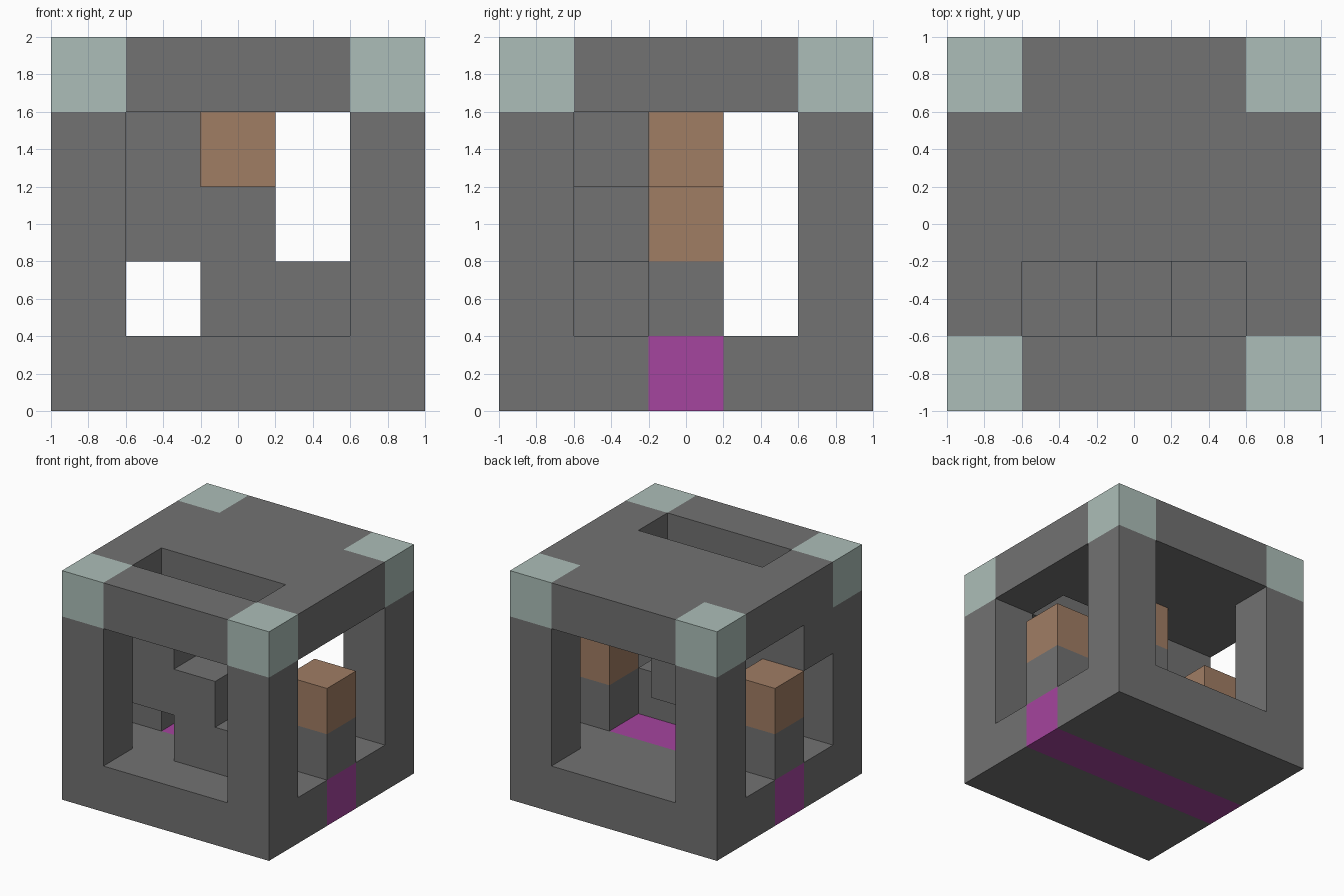
import bpy, bmesh
from itertools import product
from mathutils import Vector

cube = bpy.data.objects.get("Cube")
if cube:
    bpy.data.objects.remove(cube, do_unlink=True)

N = 5            # cells along each side
S = 2 / N        # cell size
LAST = N - 1
MID = N // 2


def material(name, rgb):
    m = bpy.data.materials.new(name)
    m.use_nodes = True
    m.diffuse_color = (*rgb, 1)
    m.node_tree.nodes["Principled BSDF"].inputs["Base Color"].default_value = (*rgb, 1)
    return m


grey = material("grey", (0.168, 0.168, 0.168))
mint = material("pale mint", (0.413, 0.515, 0.479))
brown = material("brown", (0.352, 0.205, 0.127))
magenta = material("magenta", (0.376, 0.058, 0.342))

ENDS = (0, LAST)
grid = set(product(range(N), repeat=3))

# Coloured parts
corner_caps = set(product(ENDS, ENDS, (LAST,)))
floor_stripe = {(x, MID, 0) for x in range(N)}
side_pillar_tops = {(x, MID, 2) for x in ENDS}
hanging_block = {(MID, MID, 3)}

# Grey parts
slot = {(x, 1, LAST) for x in range(1, LAST)}
floor = {c for c in grid if c[2] == 0} - floor_stripe
roof = {c for c in grid if c[2] == LAST} - slot - corner_caps
posts = set(product(ENDS, ENDS, range(1, LAST)))
side_pillar_bases = {(x, MID, 1) for x in ENDS}
# Diagonal stair rising from the floor to the left-hand wall
stair = {(3 - i, 1, 1 + i) for i in range(3)} | {(2 - i, 1, 1 + i) for i in range(3)}
stair.discard((2, 1, 0))
core_block = {(MID, MID, 2)}

PARTS = [
    ("floor", floor, grey),
    ("roof", roof, grey),
    ("corner_posts", posts, grey),
    ("side_pillar_bases", side_pillar_bases, grey),
    ("stair", stair, grey),
    ("core_block", core_block, grey),
    ("corner_caps", corner_caps, mint),
    ("floor_stripe", floor_stripe, magenta),
    ("side_pillar_tops", side_pillar_tops, brown),
    ("hanging_block", hanging_block, brown),
]
solid = set().union(*(cells for _, cells, _ in PARTS))


def build(name, cells, mat):
    """Make blocks on the grid, leaving out faces buried against other blocks."""
    bm = bmesh.new()
    for c in sorted(cells):
        for axis, sign in product(range(3), (-1, 1)):
            step = Vector((0, 0, 0))
            step[axis] = sign
            if tuple(int(a + b) for a, b in zip(c, step)) in solid:
                continue
            u, v = Vector((0, 0, 0)), Vector((0, 0, 0))
            u[(axis + 1) % 3] = 1
            v[(axis + 2) % 3] = sign
            centre = Vector((c[0] - MID, c[1] - MID, c[2] + 0.5)) + step / 2
            ring = [(-1, -1), (1, -1), (1, 1), (-1, 1)]
            bm.faces.new([bm.verts.new((centre + (u * a + v * b) / 2) * S) for a, b in ring])
    bmesh.ops.remove_doubles(bm, verts=bm.verts, dist=0.001)
    mesh = bpy.data.meshes.new(name)
    bm.to_mesh(mesh)
    bm.free()
    mesh.materials.append(mat)
    bpy.context.collection.objects.link(bpy.data.objects.new(name, mesh))


for part in PARTS:
    build(*part)
